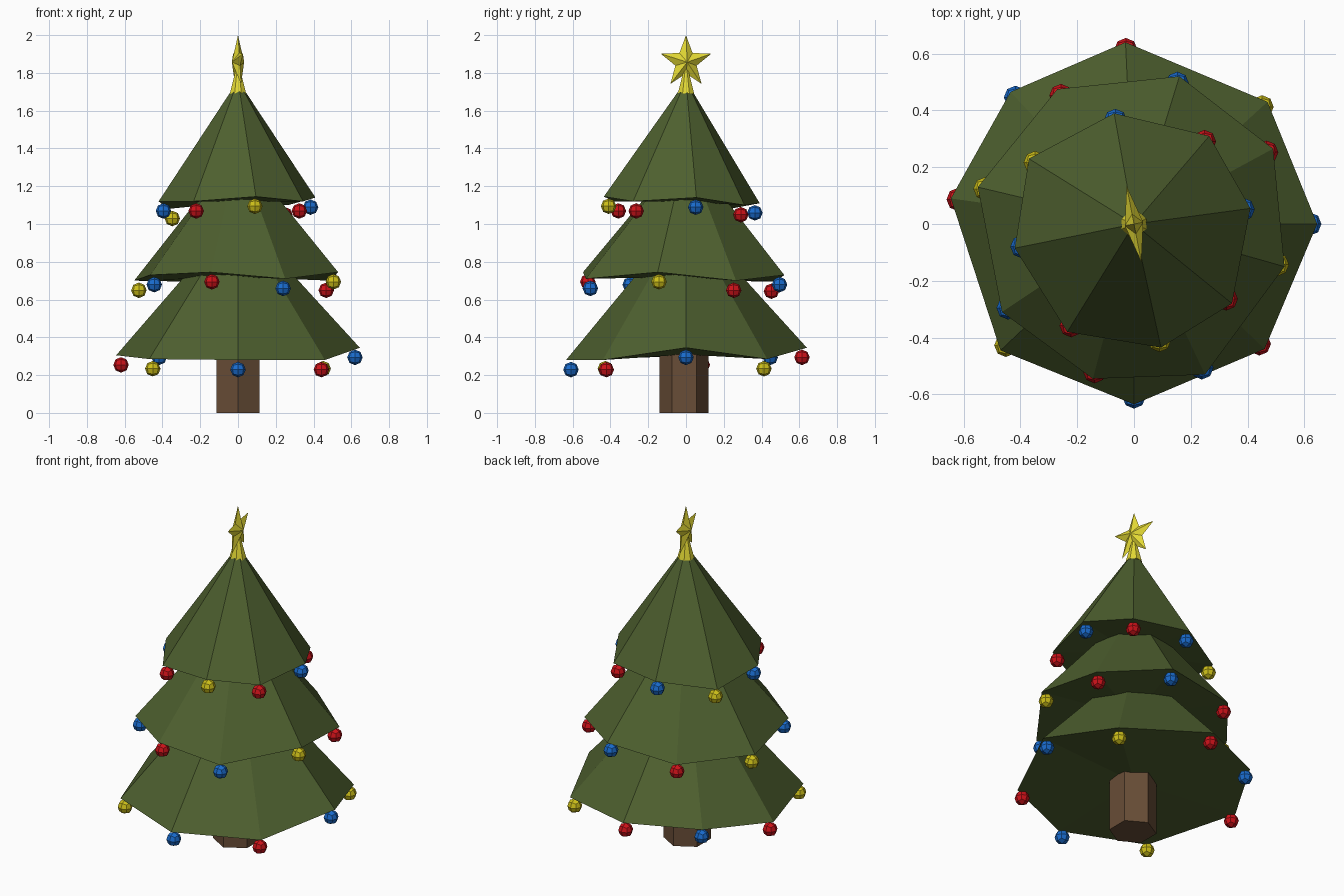
import bpy, bmesh, math
from mathutils import Vector

if "Cube" in bpy.data.objects:
    bpy.data.objects.remove(bpy.data.objects["Cube"])


def material(name, rgb):
    m = bpy.data.materials.new(name)
    m.diffuse_color = (*rgb, 1)
    m.use_nodes = True
    m.node_tree.nodes["Principled BSDF"].inputs["Base Color"].default_value = m.diffuse_color
    return m


GREEN = material("needles", (0.075, 0.115, 0.028))
BROWN = material("bark", (0.14, 0.075, 0.038))
GOLD = material("gold", (0.78, 0.70, 0.035))
COLOURS = {
    "r": ("red", material("red", (0.62, 0.006, 0.01))),
    "b": ("blue", material("blue", (0.01, 0.15, 0.62))),
    "y": ("yellow", material("yellow", (0.62, 0.53, 0.01))),
}


def mesh_object(name, verts, faces, mat):
    me = bpy.data.meshes.new(name)
    me.from_pydata(verts, [], faces)
    bm = bmesh.new()
    bm.from_mesh(me)
    bmesh.ops.recalc_face_normals(bm, faces=bm.faces)
    bm.to_mesh(me)
    bm.free()
    me.materials.append(mat)
    ob = bpy.data.objects.new(name, me)
    bpy.context.collection.objects.link(ob)
    return ob


def cone(name, sides, r1, r2, z1, z2, mat, y=0.0, turn=0.0):
    bpy.ops.mesh.primitive_cone_add(vertices=sides, radius1=r1, radius2=r2, depth=z2 - z1,
                                    location=(0, y, (z1 + z2) / 2), rotation=(0, 0, turn))
    ob = bpy.context.object
    ob.name = name
    ob.data.materials.append(mat)


def bauble(name, centre, mat, r=0.041):
    # cube subdivided once and rounded into a 24-face ball
    bm = bmesh.new()
    bmesh.ops.create_cube(bm, size=2)
    bmesh.ops.subdivide_edges(bm, edges=bm.edges[:], cuts=1, use_grid_fill=True)
    for v in bm.verts:
        v.co = v.co.normalized() * r
    me = bpy.data.meshes.new(name)
    bm.to_mesh(me)
    bm.free()
    me.materials.append(mat)
    ob = bpy.data.objects.new(name, me)
    ob.location = centre
    bpy.context.collection.objects.link(ob)


# Branch tiers: apex height, then uneven rim corners (x, y, z) with the bauble colours
TIERS = {
    "bottom": (1.05, "ybrbyrbr", [
        (.47, .43, .285), (.645, 0, .345), (.46, -.44, .28), (0, -.635, .28),
        (-.47, -.445, .285), (-.645, .09, .305), (-.435, .465, .345), (-.03, .64, .345)]),
    "middle": (1.40, "brybrbyr", [
        (.16, .52, .73), (.49, .265, .70), (.53, -.15, .745), (.25, -.53, .71),
        (-.145, -.545, .745), (-.465, -.31, .73), (-.55, .13, .70), (-.27, .475, .695)]),
    "top": (1.76, "brbryrby", [
        (-.07, .39, 1.11), (.265, .31, 1.10), (.41, .055, 1.14), (.345, -.28, 1.12),
        (.095, -.435, 1.145), (-.235, -.38, 1.12), (-.42, -.085, 1.12), (-.37, .23, 1.08)]),
}
for tier, (apex, colours, rim) in TIERS.items():
    n = len(rim)
    mid = sum(p[2] for p in rim) / n
    verts = rim + [(0, 0, apex), (0, 0, mid)]
    faces = [(i, (i + 1) % n, c) for i in range(n) for c in (n, n + 1)]
    mesh_object(tier + "_branches", verts, faces, GREEN)
    # one bauble hangs below every rim corner
    for i, ((x, y, z), c) in enumerate(zip(rim, colours)):
        label, mat = COLOURS[c]
        s = 1 - 0.026 / math.hypot(x, y)
        bauble(f"{tier}_{label}_bauble_{i + 1}", Vector((x * s, y * s, z - 0.051)), mat)

# Hexagonal trunk
cone("trunk", 6, 0.13, 0.13, 0, 0.40, BROWN, y=-0.01)

# Gold sleeve that holds the star
cone("star_holder", 8, 0.047, 0.012, 1.69, 1.82, GOLD, turn=math.pi / 8)

# Five-pointed star with raised centres, facing sideways
outline = []
for i in range(10):
    r = 0.143 if i % 2 == 0 else 0.06
    a = math.pi / 2 + i * math.pi / 5
    outline.append((0, r * math.cos(a), r * math.sin(a)))
star = mesh_object("star", outline + [(0.033, 0, 0), (-0.033, 0, 0)],
                   [(i, (i + 1) % 10, c) for i in range(10) for c in (10, 11)], GOLD)
star.location = (0, 0, 1.857)
star.rotation_euler = (0, 0, math.radians(11))
